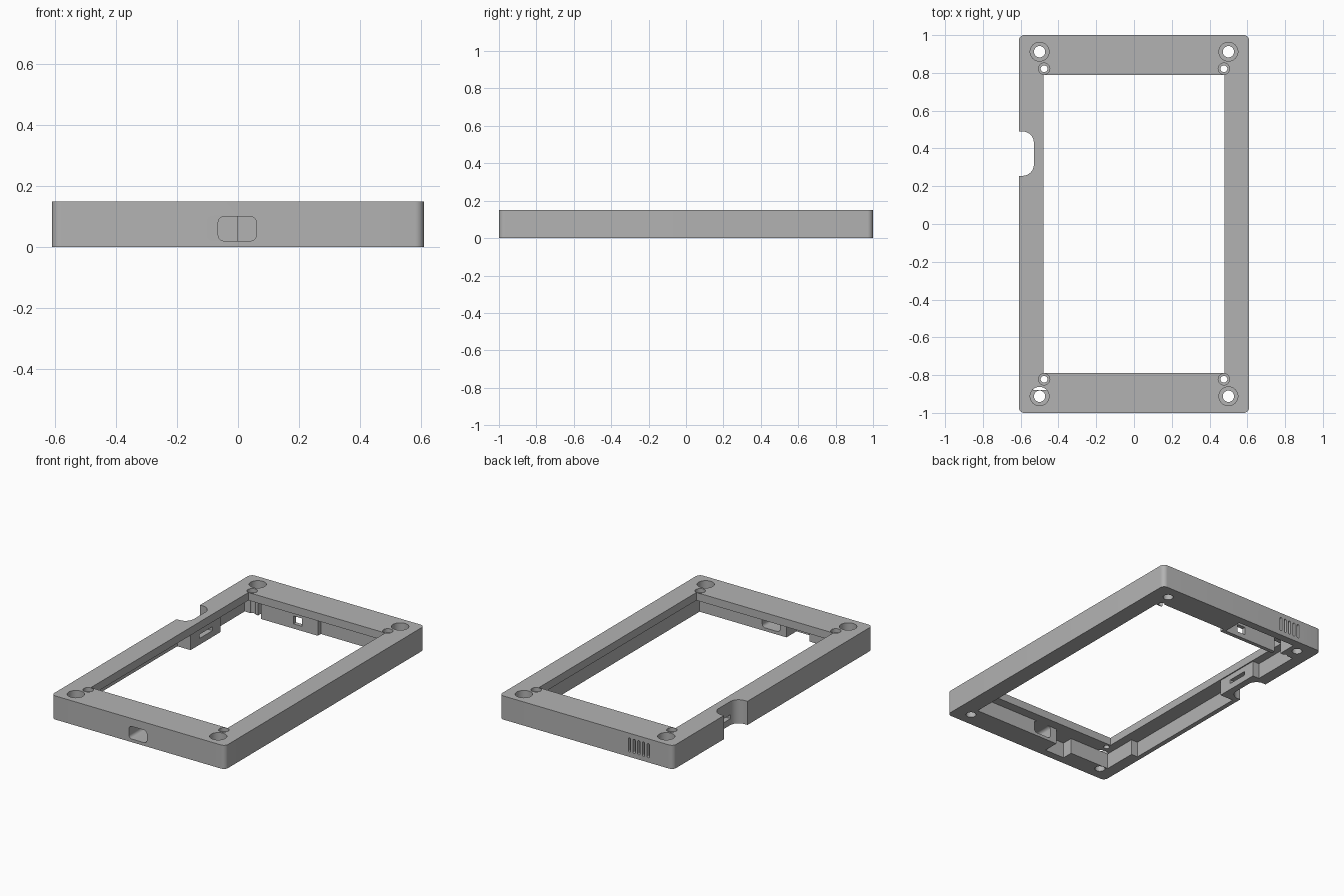
import bpy, bmesh, math

cube = bpy.data.objects.get("Cube")
if cube:
    bpy.data.objects.remove(cube, do_unlink=True)

grey = bpy.data.materials.new("plain_grey")
grey.use_nodes = True
colour = (0.45, 0.45, 0.45, 1)
grey.diffuse_color = colour
grey.node_tree.nodes["Principled BSDF"].inputs["Base Color"].default_value = colour


def rounded_outline(a0, a1, b0, b1, radius, steps=8):
    """Corner-rounded rectangle as a list of 2D points."""
    if radius == 0:
        return [(a0, b0), (a1, b0), (a1, b1), (a0, b1)]
    centres = [(a1 - radius, b1 - radius), (a0 + radius, b1 - radius),
               (a0 + radius, b0 + radius), (a1 - radius, b0 + radius)]
    pts = []
    for i, (ca, cb) in enumerate(centres):
        for k in range(steps + 1):
            t = math.pi / 2 * (i + k / steps)
            pts.append((ca + radius * math.cos(t), cb + radius * math.sin(t)))
    return pts


def prism(name, outline, low, high, axis="z"):
    """Extrude a 2D outline along z (outline in xy) or y (outline in xz)."""
    place = (lambda a, b, d: (a, b, d)) if axis == "z" else (lambda a, b, d: (a, d, b))
    bm = bmesh.new()
    face = bm.faces.new([bm.verts.new(place(a, b, low)) for a, b in outline])
    ext = bmesh.ops.extrude_face_region(bm, geom=[face])
    shift = (0, 0, high - low) if axis == "z" else (0, high - low, 0)
    bmesh.ops.translate(bm, vec=shift,
                        verts=[v for v in ext["geom"] if isinstance(v, bmesh.types.BMVert)])
    bmesh.ops.recalc_face_normals(bm, faces=bm.faces)
    mesh = bpy.data.meshes.new(name)
    bm.to_mesh(mesh)
    bm.free()
    obj = bpy.data.objects.new(name, mesh)
    bpy.context.collection.objects.link(obj)
    mesh.materials.append(grey)
    return obj


def box(x0, x1, y0, y1, z0, z1, radius=0):
    return prism("cutter", rounded_outline(x0, x1, y0, y1, radius), z0, z1)


def hole(x, y, r, z0, z1):
    return box(x - r, x + r, y - r, y + r, z0, z1, r)


def cut(target, cutter):
    cutter.hide_render = True
    bpy.context.view_layer.objects.active = target
    mod = target.modifiers.new("cut", "BOOLEAN")
    mod.operation = "DIFFERENCE"
    mod.solver = "EXACT"
    mod.object = cutter
    bpy.ops.object.modifier_apply(modifier=mod.name)
    bpy.data.objects.remove(cutter, do_unlink=True)


# Outer body and display window
frame = prism("case_frame", rounded_outline(-0.61, 0.61, -1, 1, 0.03), 0, 0.15)
cut(frame, box(-0.48, 0.48, -0.79, 0.79, -0.2, 0.3))

# Underside pocket, leaving a thin top plate and a block around the card slot
ceiling = 0.1
pockets = [
    (-0.487, 0.5, -0.85, 0.8),
    (0.0, 0.46, 0.7, 0.83),
    (-0.534, -0.24, -0.88, -0.6),
    (-0.25, -0.11, -0.95, -0.7),
    (-0.58, -0.4, -0.66, 0.22),
    (-0.534, -0.4, 0.52, 0.83),
]
for x0, x1, y0, y1 in pockets:
    cut(frame, box(x0, x1, y0, y1, -0.1, ceiling))

# Speaker chamber behind a thin rib, with a cable gap in the rib
cut(frame, box(-0.44, -0.02, 0.825, 0.95, -0.1, 0.125))
cut(frame, box(-0.17, -0.11, 0.75, 0.86, 0.03, 0.08))

# Finger notch and card slot on the right side
cut(frame, box(-0.75, -0.53, 0.255, 0.49, -0.1, 0.3, 0.06))
cut(frame, box(-0.56, -0.45, 0.31, 0.44, 0.04, 0.065))

# Cable port in the front wall
port = rounded_outline(-0.065, 0.06, 0.02, 0.1, 0.02)
cut(frame, prism("cutter", port, -1.1, -0.8, "y"))

# Vent slots in the back wall
for i in range(5):
    x = -0.435 + i * 0.033
    slot = rounded_outline(x - 0.008, x + 0.008, 0.03, 0.12, 0.007, 4)
    cut(frame, prism("cutter", slot, 0.92, 1.1, "y"))

# Counterbored screw holes in every corner
for sx in (-1, 1):
    for sy in (-1, 1):
        for x, y, r_head, r_hole, seat in ((0.5, 0.912, 0.05, 0.03, 0.1),
                                           (0.476, 0.822, 0.03, 0.018, 0.125)):
            cut(frame, hole(sx * x, sy * y, r_head, seat, 0.3))
            cut(frame, hole(sx * x, sy * y, r_hole, -0.1, 0.2))

# Smooth round walls, sharp edges elsewhere
bpy.ops.object.select_all(action="DESELECT")
frame.select_set(True)
bpy.context.view_layer.objects.active = frame
bpy.ops.object.shade_smooth_by_angle(angle=math.radians(30))
